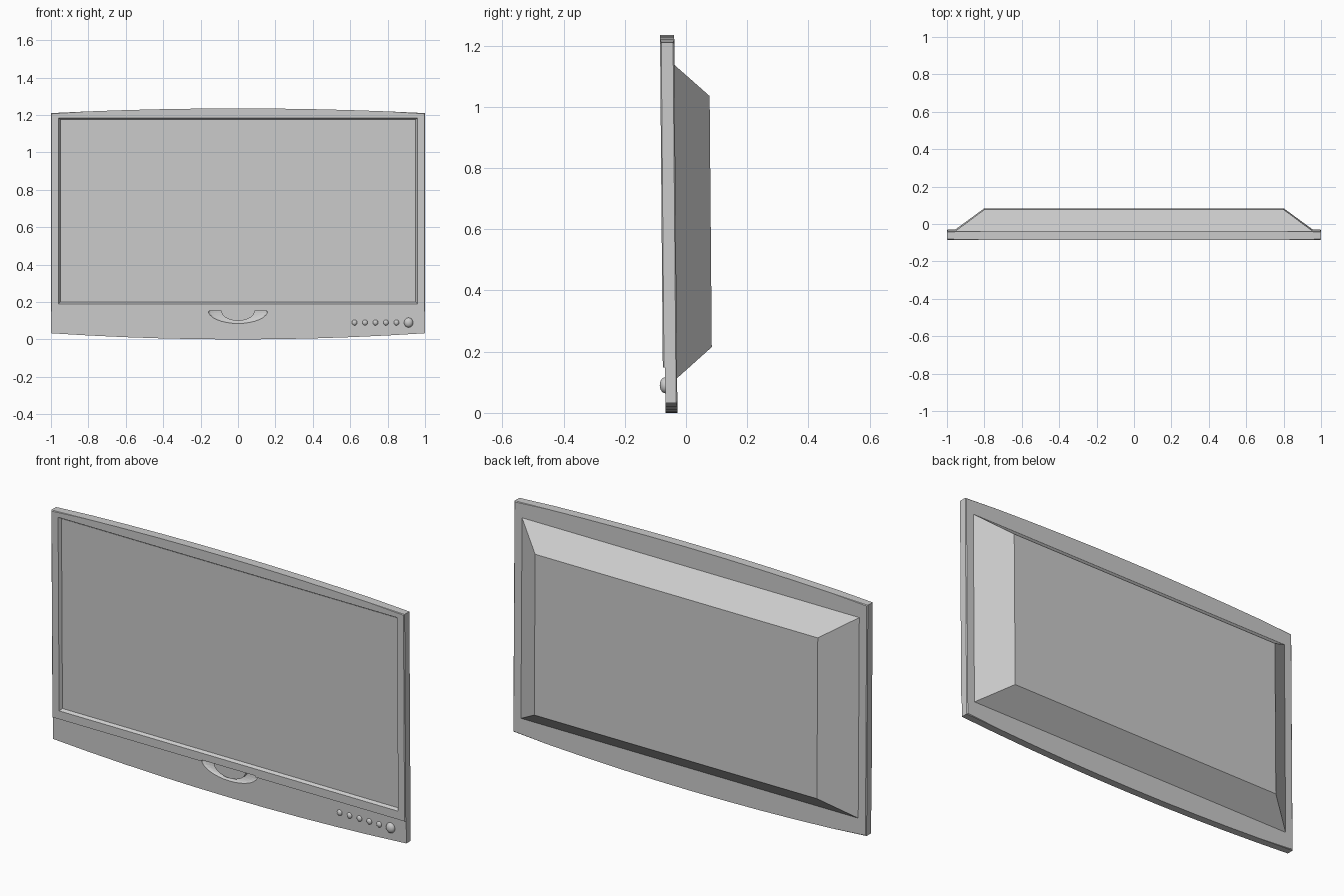
import bpy, bmesh, math
from mathutils import Matrix, Vector

if "Cube" in bpy.data.objects:
    bpy.data.objects.remove(bpy.data.objects["Cube"])

LEAN = -0.0085                       # the whole set leans slightly forward
FRONT, LOWER, BACK = -0.0745, -0.067, -0.028
SHEAR = Matrix(((1, 0, 0, 0), (0, 1, LEAN, 0), (0, 0, 1, 0), (0, 0, 0, 1)))


def finish(bm, name, smooth=False):
    bmesh.ops.recalc_face_normals(bm, faces=bm.faces)
    bm.transform(SHEAR)
    me = bpy.data.meshes.new(name)
    bm.to_mesh(me)
    bm.free()
    ob = bpy.data.objects.new(name, me)
    bpy.context.collection.objects.link(ob)
    if smooth:
        for p in me.polygons:
            p.use_smooth = True
    return ob


def loft(name, pts_a, ya, pts_b, yb, bevel=0):
    """Solid between two matching xz outlines at depths ya and yb."""
    bm = bmesh.new()
    a = [bm.verts.new((x, ya, z)) for x, z in pts_a]
    b = [bm.verts.new((x, yb, z)) for x, z in pts_b]
    front, back = bm.faces.new(a), bm.faces.new(b[::-1])
    n = len(a)
    for i in range(n):
        bm.faces.new((a[i], b[i], b[(i + 1) % n], a[(i + 1) % n]))
    if bevel:
        bmesh.ops.bevel(bm, geom=list(front.edges) + list(back.edges),
                        offset=bevel, segments=1, affect='EDGES')
    return finish(bm, name)


def rect(x, z0, z1):
    return [(-x, z0), (x, z0), (x, z1), (-x, z1)]


def ball(name, loc, radii, half=False):
    bm = bmesh.new()
    bmesh.ops.create_uvsphere(bm, u_segments=32, v_segments=16, radius=1)
    if half:
        cut = bmesh.ops.bisect_plane(
            bm, geom=bm.verts[:] + bm.edges[:] + bm.faces[:], dist=1e-5,
            plane_co=(0, 0, 0), plane_no=(0, 0, 1), clear_outer=True)
        bmesh.ops.holes_fill(bm, edges=[e for e in bm.edges if e.is_boundary])
    bm.transform(Matrix.Translation(loc) @ Matrix.Diagonal(Vector((*radii, 1))))
    return finish(bm, name, not half)


def carve(target, cutter):
    m = target.modifiers.new("cut", 'BOOLEAN')
    m.operation, m.solver, m.object = 'DIFFERENCE', 'EXACT', cutter
    bpy.context.view_layer.objects.active = target
    bpy.ops.object.modifier_apply(modifier=m.name)
    bpy.data.objects.remove(cutter)


# Casing with gently bowed top and bottom
xs = [-1 + i * 0.2 for i in range(11)]
outline = [(x, 0.033 * x * x) for x in xs]
outline += [(x, 1.235 - 0.025 * x * x) for x in reversed(xs)]
casing = loft("casing", outline, FRONT, outline, BACK, 0.004)

# Stepped-back lower strip, screen recess and scoop under the screen
carve(casing, loft("strip_cutter", rect(1.1, -0.1, 0.148), -0.2,
                   rect(1.1, -0.1, 0.148), LOWER))
carve(casing, loft("screen_cutter", rect(0.96, 0.19, 1.185), FRONT - 0.001,
                   rect(0.95, 0.2, 1.175), FRONT + 0.016))
carve(casing, ball("scoop_cutter", (0, LOWER, 0.155), (0.16, 0.025, 0.07), True))

# Screen panel in the recess
screen = rect(0.95, 0.2, 1.175)
loft("screen", screen, FRONT + 0.014, screen, FRONT + 0.02)

# Half-round badge inside the scoop
arc = [(0.09 * math.cos(t), 0.154 + 0.055 * math.sin(t))
       for t in (math.pi * (1 + i / 20) for i in range(21))]
badge = loft("half_round_badge", arc, LOWER, arc, LOWER + 0.028)

# Tapered rear housing
loft("rear_housing", rect(0.96, 0.11, 1.14), BACK - 0.004,
     rect(0.8, 0.215, 1.035), 0.086)

# Control buttons and larger power button
for i in range(5):
    ball("control_button", (0.623 + 0.056 * i, LOWER, 0.09), (0.014, 0.01, 0.015))
ball("power_button", (0.912, LOWER, 0.09), (0.024, 0.018, 0.026))
